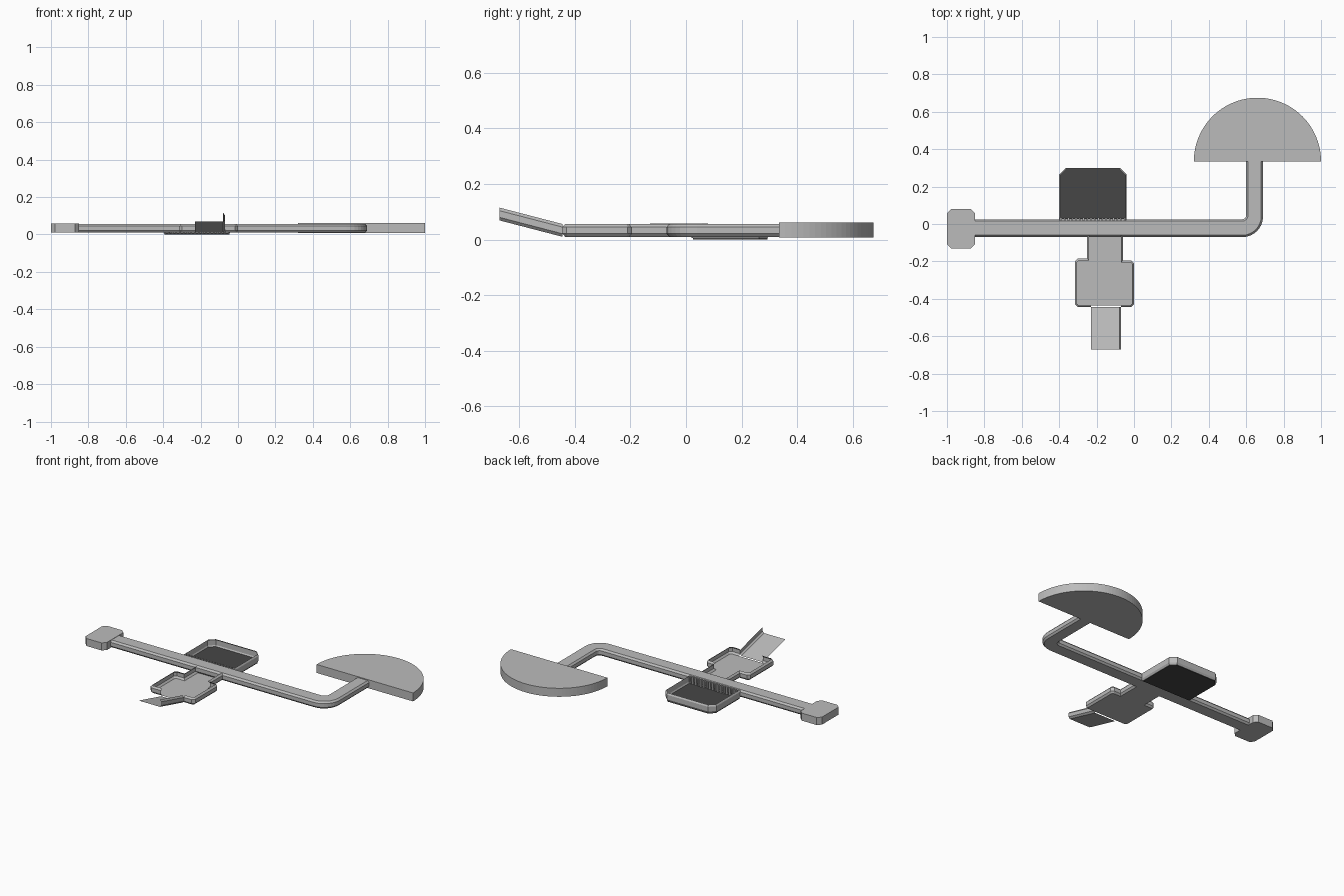
import bpy, bmesh, math
from mathutils import Vector

if "Cube" in bpy.data.objects:
    bpy.data.objects.remove(bpy.data.objects["Cube"])


def material(name, v):
    m = bpy.data.materials.new(name)
    m.diffuse_color = (v, v, v, 1)
    m.use_nodes = True
    m.node_tree.nodes["Principled BSDF"].inputs["Base Color"].default_value = m.diffuse_color
    return m


GREY = material("light grey", 0.5)
DARK = material("charcoal", 0.062)

Z0, Z1 = 0.01, 0.056
# Side profile shared by walls and corridor: (inset, z)
BEVELLED = [(0.01, Z0), (0.0, 0.021), (0.0, 0.045), (0.01, Z1)]


def finish(name, bm, mat, outward=True):
    if outward:
        bmesh.ops.recalc_face_normals(bm, faces=bm.faces)
    me = bpy.data.meshes.new(name)
    bm.to_mesh(me)
    bm.free()
    me.materials.append(mat)
    ob = bpy.data.objects.new(name, me)
    bpy.context.collection.objects.link(ob)
    return ob


def inset(path, d, closed):
    """Move a counter-clockwise outline inward by d with mitred corners."""
    pts = [Vector(p) for p in path]
    n, out = len(pts), []
    for i, p in enumerate(pts):
        a = pts[i - 1] if closed or i > 0 else None
        b = pts[(i + 1) % n] if closed or i < n - 1 else None
        dirs = [(e - s).normalized() for s, e in ((a, p), (p, b)) if s is not None and e is not None]
        norms = [Vector((-t.y, t.x)) for t in dirs]
        m = sum(norms, Vector((0, 0))).normalized()
        out.append(p + m * (d / max(m.dot(norms[0]), 0.3)))
    return out


def flat(x, y):
    return 0.0


def ramp_lift(x, y):
    return 0.26 * max(0.0, -0.445 - y)


def sweep(name, path, profile, closed=True, mat=GREY, lift=flat):
    """Stack inset copies of an outline; closed outlines are capped."""
    bm = bmesh.new()
    rings = [[bm.verts.new((p.x, p.y, z + lift(p.x, p.y))) for p in inset(path, d, closed)]
             for d, z in profile]
    n = len(path)
    for lo, hi in zip(rings, rings[1:]):
        for i in range(n if closed else n - 1):
            j = (i + 1) % n
            bm.faces.new((lo[i], lo[j], hi[j], hi[i]))
    if closed:
        bm.faces.new(rings[0][::-1])
        bm.faces.new(rings[-1])
    return finish(name, bm, mat, closed)


def sheet(name, pts, z, lift=flat):
    bm = bmesh.new()
    bm.faces.new([bm.verts.new((p[0], p[1], z + lift(*p))) for p in pts])
    return finish(name, bm, GREY, False)


def arc(cx, cy, r, a0, a1, n):
    return [(cx + r * math.cos(math.radians(a0 + (a1 - a0) * i / n)),
             cy + r * math.sin(math.radians(a0 + (a1 - a0) * i / n))) for i in range(n + 1)]


# Long corridor with its rounded turn toward the half-round hall
corridor = ([(-0.87, -0.07)] + arc(0.58, 0.04, 0.11, -90, 0, 8)
            + [(0.69, 0.35), (0.60, 0.35)]
            + arc(0.578, 0.047, 0.022, 0, -90, 4) + [(-0.87, 0.025)])
sweep("corridor", corridor, BEVELLED)

# Half-round hall
hall = arc(0.66, 0.335, 0.34, 0, 180, 48)
sweep("half_round_hall", hall, [(0, 0.008), (0, 0.062)])

# End room with cut corners
c = 0.022
end = [(-1 + c, -0.13), (-0.85 - c, -0.13), (-0.85, -0.13 + c), (-0.85, 0.08 - c),
       (-0.85 - c, 0.08), (-1 + c, 0.08), (-1, 0.08 - c), (-1, -0.13 + c)]
sweep("end_room", end, [(0, Z0), (0, 0.058)])

# Open front room: left and right walls with a floor between them
left = [(-0.25, -0.06), (-0.25, -0.185), (-0.30, -0.185), (-0.315, -0.20),
        (-0.315, -0.43), (-0.30, -0.445), (-0.23, -0.445)]
right = [(-0.07, -0.445), (-0.015, -0.445), (0, -0.43), (0, -0.21),
         (-0.015, -0.195), (-0.06, -0.195), (-0.06, -0.06)]
sweep("room_wall_left", left, BEVELLED, False)
sweep("room_wall_right", right, BEVELLED, False)
sheet("room_floor", inset(left, 0.01, False) + inset(right, 0.01, False), Z0)

# Rising ramp with one side wall
sheet("ramp_floor", [(-0.23, -0.435), (-0.23, -0.445), (-0.23, -0.672), (-0.08, -0.672),
                     (-0.08, -0.445), (-0.08, -0.435)][1:5], Z0, ramp_lift)
sweep("ramp_wall", [(-0.07, -0.672), (-0.07, -0.445)], BEVELLED, False, lift=ramp_lift)

# Dark bay: floor plate and a low wall on three sides
bay = [(-0.04, 0.02), (-0.04, 0.265), (-0.075, 0.3), (-0.365, 0.3), (-0.4, 0.265), (-0.4, 0.02)]
sweep("bay_floor", bay, [(0.006, 0.0), (0.006, 0.009)], mat=DARK)
sweep("bay_wall", bay, [(0.006, 0.006), (0, 0.016), (0, 0.046), (0.006, Z1)], False)

# Row of posts between bay and corridor
bm = bmesh.new()
for i in range(18):
    x = -0.39 + 0.34 * i / 17
    vs = bmesh.ops.create_cube(bm, size=1)["verts"]
    bmesh.ops.scale(bm, vec=(0.009, 0.016, Z1 - 0.008), verts=vs)
    bmesh.ops.translate(bm, vec=(x, 0.028, (Z1 + 0.008) / 2), verts=vs)
finish("bay_posts", bm, GREY)
